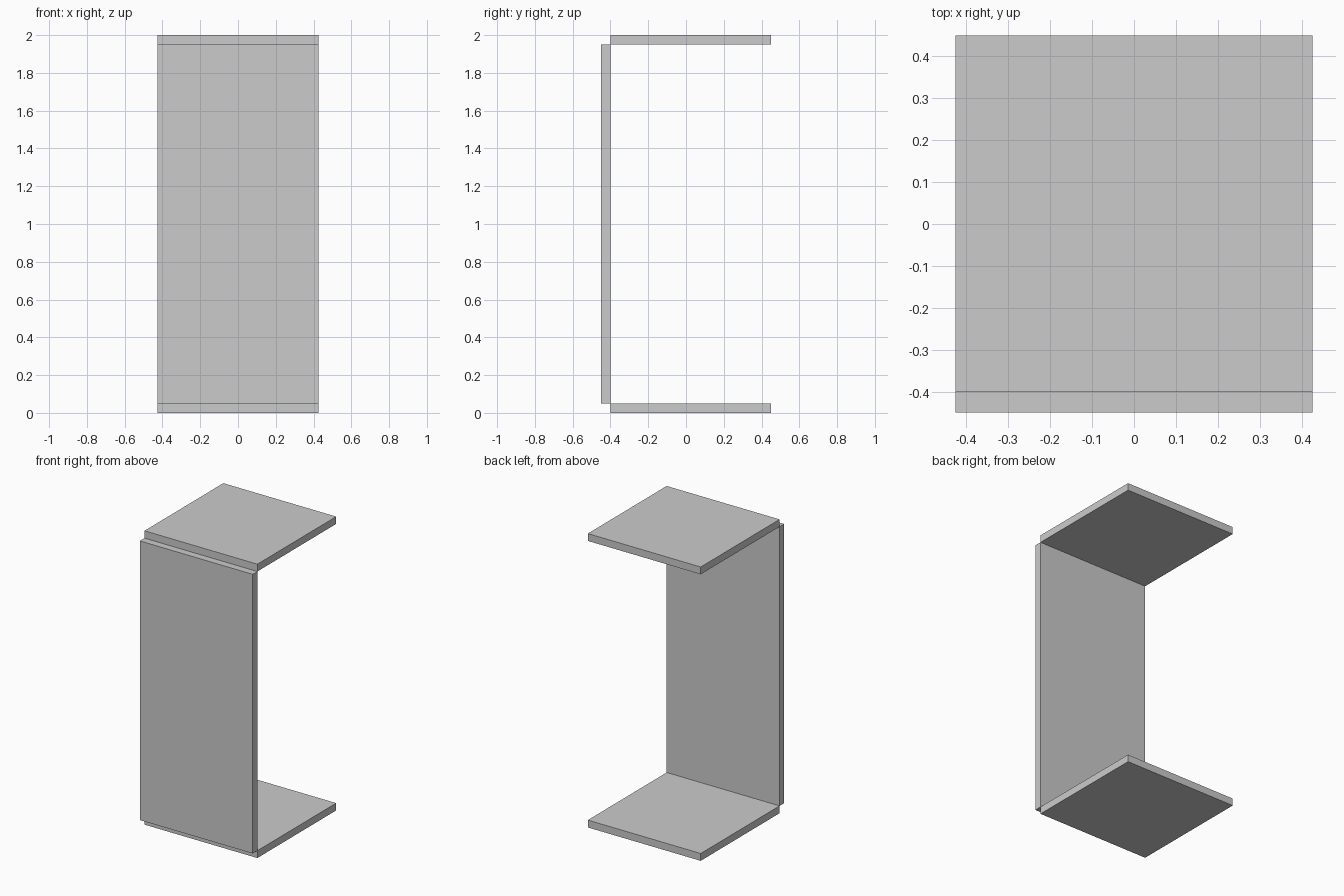
import bpy

if "Cube" in bpy.data.objects:
    bpy.data.objects.remove(bpy.data.objects["Cube"])

WIDTH = 0.85
THICK = 0.05
HEIGHT = 2.0
HALF_DEPTH = 0.449


def box(name, x, y, z):
    """Box spanning the given (min, max) ranges."""
    spans = (x, y, z)
    centre = [(a + b) / 2 for a, b in spans]
    bpy.ops.mesh.primitive_cube_add(size=1, location=centre)
    obj = bpy.context.object
    obj.name = name
    obj.scale = [b - a for a, b in spans]
    bpy.ops.object.transform_apply(location=False, rotation=False, scale=True)
    return obj


x_span = (-WIDTH / 2, WIDTH / 2)
panel_back = -HALF_DEPTH + THICK

# Upright panel on the front side, between the two plates
box("front_panel", x_span, (-HALF_DEPTH, panel_back), (THICK, HEIGHT - THICK))

# Square plates at floor and top, set behind the panel
for name, z in (("bottom_plate", 0.0), ("top_plate", HEIGHT - THICK)):
    box(name, x_span, (panel_back, HALF_DEPTH), (z, z + THICK))
